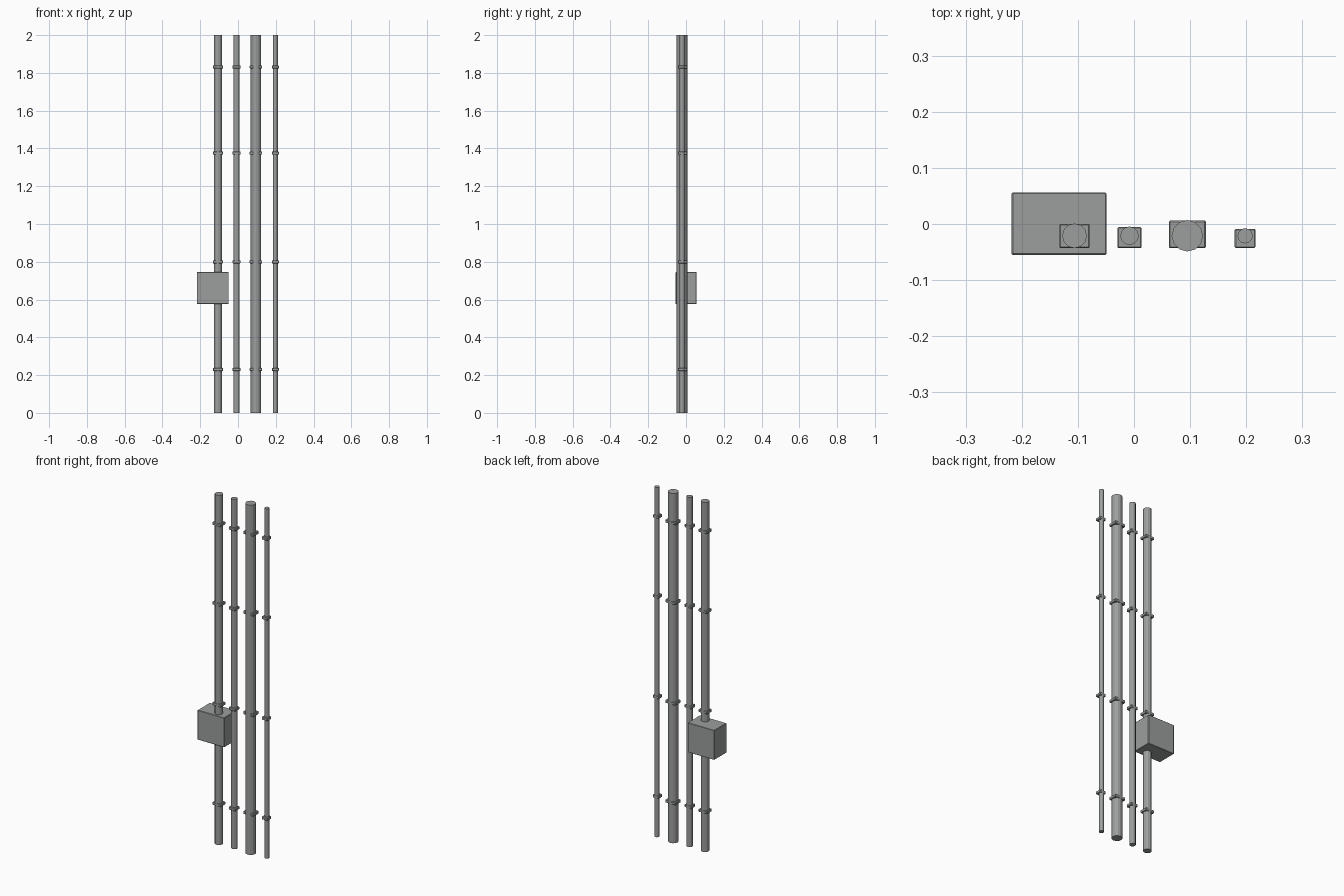
import bpy

cube = bpy.data.objects.get("Cube")
if cube:
    bpy.data.objects.remove(cube, do_unlink=True)

# One painted metal colour
grey = bpy.data.materials.new("pipe_grey")
grey.use_nodes = True
colour = (0.33, 0.345, 0.337, 1.0)
grey.diffuse_color = colour
grey.node_tree.nodes["Principled BSDF"].inputs["Base Color"].default_value = colour


def box(name, x0, x1, y0, y1, z0, z1, bevel):
    bpy.ops.mesh.primitive_cube_add(
        size=1, location=((x0 + x1) / 2, (y0 + y1) / 2, (z0 + z1) / 2))
    ob = bpy.context.object
    ob.name = name
    ob.scale = (x1 - x0, y1 - y0, z1 - z0)
    bpy.ops.object.transform_apply(location=False, rotation=False, scale=True)
    ob.data.materials.append(grey)
    mod = ob.modifiers.new("soft_edges", "BEVEL")
    mod.width = bevel
    mod.segments = 1
    return ob


def pipe(name, x, y, radius):
    bpy.ops.mesh.primitive_cylinder_add(
        vertices=12, radius=radius, depth=2, location=(x, y, 1))
    ob = bpy.context.object
    ob.name = name
    ob.data.materials.append(grey)


PIPE_Y = -0.021
CLAMP_FRONT = -0.043
CLAMP_HEIGHTS = (0.23, 0.80, 1.375, 1.831)

# Name, x, radius
pipes = [
    ("right_pipe", -0.106, 0.022),
    ("inner_right_pipe", -0.008, 0.0165),
    ("inner_left_pipe", 0.095, 0.028),
    ("left_pipe", 0.198, 0.0135),
]

# Vertical pipes, each with four clamps
for name, x, r in pipes:
    pipe(name, x, PIPE_Y, r)
    half = r + 0.005
    for i, z in enumerate(CLAMP_HEIGHTS):
        box(f"{name}_clamp_{i + 1}", x - half, x + half,
            CLAMP_FRONT, PIPE_Y + r - 0.001, z - 0.008, z + 0.008, 0.002)

# Junction box around the right pipe
box("junction_box", -0.218, -0.049, -0.055, 0.056, 0.576, 0.745, 0.002)
